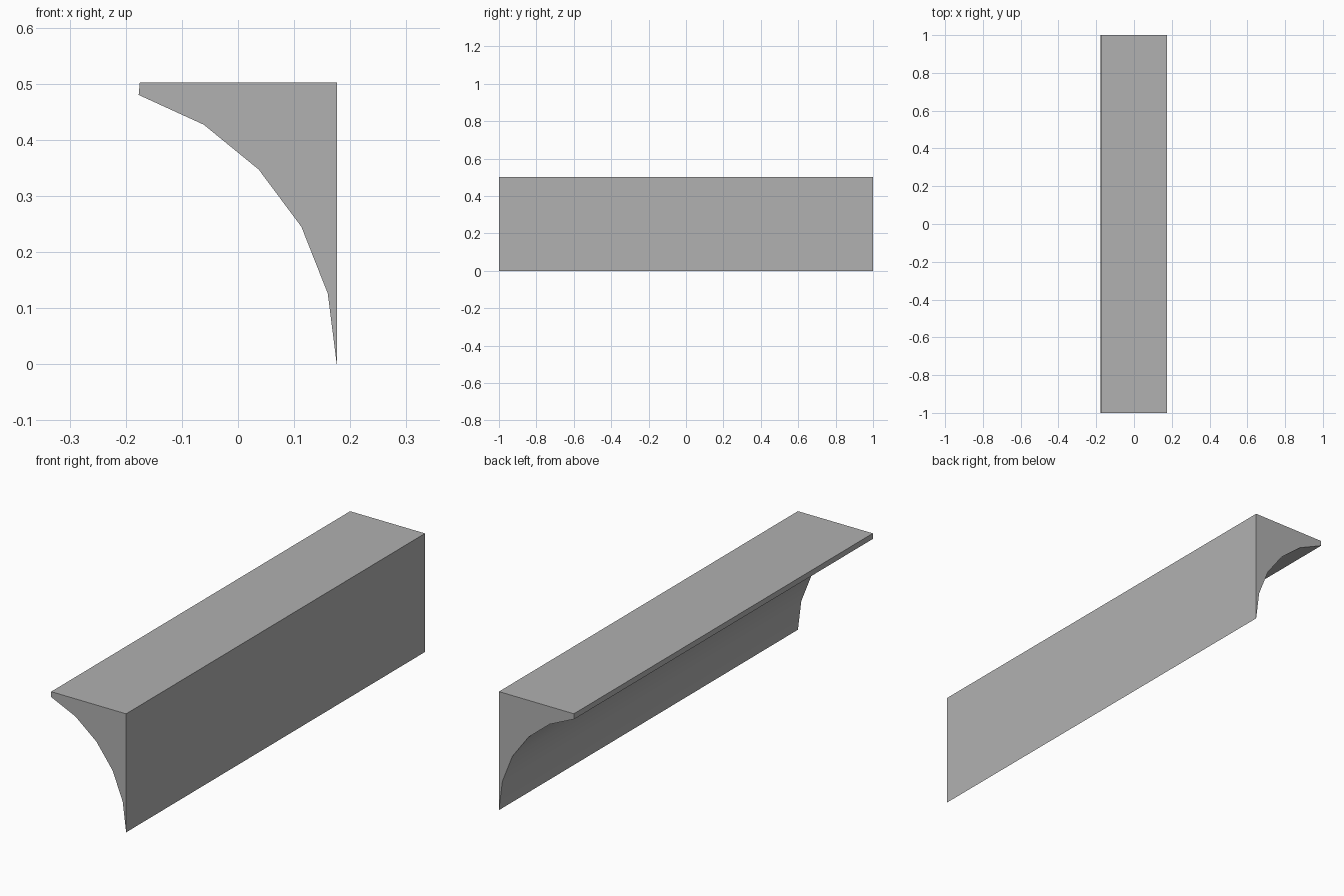
import bpy
import bmesh
from mathutils import Vector

cube = bpy.data.objects.get("Cube")
if cube:
    bpy.data.objects.remove(cube, do_unlink=True)

# Plain grey material
grey = bpy.data.materials.new("plain_grey")
grey.use_nodes = True
colour = (0.44, 0.44, 0.44, 1)
grey.diffuse_color = colour
grey.node_tree.nodes["Principled BSDF"].inputs["Base Color"].default_value = colour

# Cove cross-section: flat wall side, flat top, thin lip, concave underside
PROFILE = [
    (0.176, 0.0), (0.176, 0.502), (-0.175, 0.502), (-0.177, 0.48),
    (-0.061, 0.427), (0.037, 0.347), (0.113, 0.245), (0.16, 0.126),
]
LENGTH = 2.0

# Extrude the section along the length
bm = bmesh.new()
section = bm.faces.new([bm.verts.new((x, -LENGTH / 2, z)) for x, z in PROFILE])
result = bmesh.ops.extrude_face_region(bm, geom=[section], use_keep_orig=True)
far_end = [v for v in result["geom"] if isinstance(v, bmesh.types.BMVert)]
bmesh.ops.translate(bm, verts=far_end, vec=Vector((0, LENGTH, 0)))
bmesh.ops.recalc_face_normals(bm, faces=bm.faces)

mesh = bpy.data.meshes.new("cove_moulding")
bm.to_mesh(mesh)
bm.free()
mesh.materials.append(grey)

moulding = bpy.data.objects.new("cove_moulding", mesh)
bpy.context.collection.objects.link(moulding)

# Smooth the curved underside, keep the corners crisp
bpy.ops.object.select_all(action="DESELECT")
moulding.select_set(True)
bpy.context.view_layer.objects.active = moulding
bpy.ops.object.shade_smooth_by_angle()
